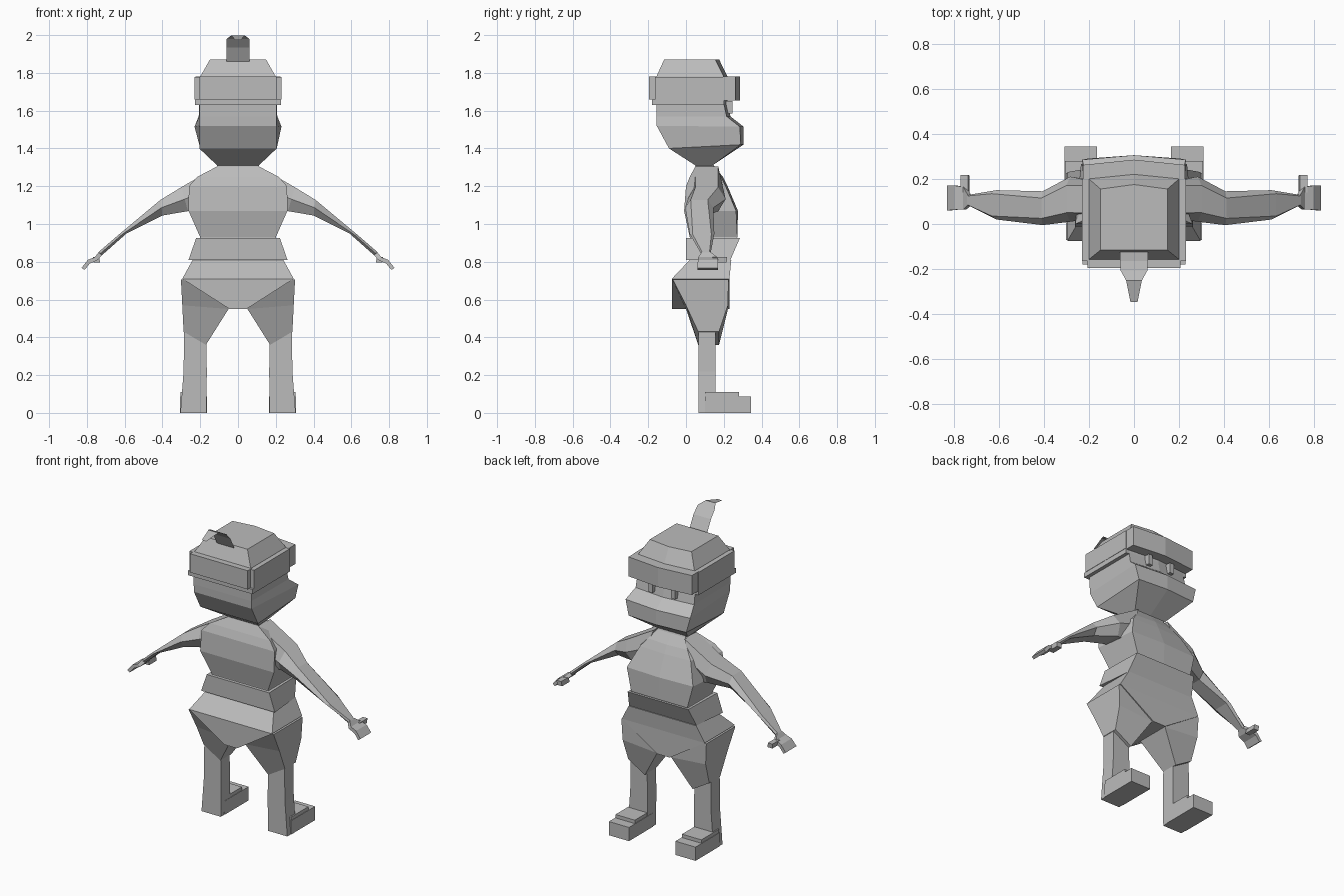
import bpy, bmesh

grey = bpy.data.materials.new("plain grey")
grey.diffuse_color = (0.5, 0.5, 0.5, 1)


def loft(name, rings, mirror=False):
    """Skin equal-length point rings (two-point rings make an open strip)."""
    bm = bmesh.new()
    vs = [[bm.verts.new(p) for p in r] for r in rings]
    n = len(rings[0])
    for a, b in zip(vs, vs[1:]):
        for i in range(n if n > 2 else 1):
            j = (i + 1) % n
            bm.faces.new((a[i], a[j], b[j], b[i]))
    if n > 2:
        bm.faces.new(vs[0][::-1])
        bm.faces.new(vs[-1])
    bmesh.ops.recalc_face_normals(bm, faces=bm.faces)
    me = bpy.data.meshes.new(name)
    bm.to_mesh(me)
    bm.free()
    me.materials.append(grey)
    ob = bpy.data.objects.new(name, me)
    bpy.context.collection.objects.link(ob)
    if mirror:
        ob.modifiers.new("mirror", 'MIRROR')
    return ob


def quad(z, x0, x1, y0, y1, dz=0.0):
    """Four-cornered level ring; dz raises the outer side."""
    return [(x0, y0, z), (x1, y0, z + dz), (x1, y1, z + dz), (x0, y1, z)]


def sym(z, back, front, y0, y1, bow=0.0, zf=None):
    """Ring symmetric in x with its own front width and a bowed front centre."""
    f = z if zf is None else zf
    return [(-back, y0, z), (back, y0, z), (front, y1, f), (0, y1 + bow, f), (-front, y1, f)]


def box(name, x0, x1, y0, y1, z0, z1, mirror=False):
    return loft(name, [quad(z0, x0, x1, y0, y1), quad(z1, x0, x1, y0, y1)], mirror)


# Head with protruding jaw
loft("head", [
    sym(1.31, .11, .11, .05, .14),
    sym(1.40, .205, .205, -.09, .29, .015, 1.42),
    sym(1.52, .205, .23, -.155, .285, .02, 1.515),
    sym(1.57, .205, .208, -.157, .215, .02),
    sym(1.64, .205, .205, -.157, .20, .02)])

# Cap: crown, rim, band plates and visor
loft("cap_crown", [
    sym(1.63, .205, .205, -.157, .20, .02),
    sym(1.78, .20, .20, -.157, .20, .02),
    sym(1.872, .148, .148, -.115, .155, .02)])
loft("cap_rim", [sym(z, .228, .228, -.18, .20) for z in (1.63, 1.66)])
box("band_back", -.205, .205, -.195, -.15, 1.66, 1.78)
box("band_side", .195, .23, -.165, .20, 1.66, 1.778, True)
loft("visor", [sym(z, .225, .225, .195, .262, .023) for z in (1.655, 1.78)])
box("eye", .065, .095, .20, .247, 1.585, 1.65, True)

# Curved plume, a thin tapering strip
loft("plume", [[(-w, y, z), (w, y, z)] for y, z, w in
               ((-.125, 1.86, .062), (-.165, 1.935, .062), (-.205, 1.98, .06),
                (-.25, 1.999, .035), (-.345, 1.975, .016))])

# Neck and torso
loft("torso", [
    sym(.80, .235, .225, .02, .23),
    sym(.93, .20, .20, .02, .272),
    sym(1.07, .262, .235, -.01, .265, .01),
    sym(1.20, .26, .18, .0, .21, .01),
    sym(1.25, .215, .14, .02, .185, .01),
    sym(1.305, .11, .10, .05, .15),
    sym(1.33, .11, .10, .05, .14)])

# Flared belt, leaning forward
loft("belt", [sym(.81, .262, .24, .0, .235), sym(.925, .222, .215, .0, .285)])

# Skirt and crotch
loft("pelvis", [
    quad(.55, -.045, .045, -.075, .23),
    quad(.71, -.295, .295, -.075, .23),
    quad(.81, -.24, .24, .02, .24)])

# Legs: upper trouser, shin and stepped foot
loft("trouser_leg", [
    quad(.36, .17, .288, .065, .175, .07),
    quad(.55, .05, .295, .0, .222, .02),
    quad(.705, .05, .302, -.07, .225)], True)
loft("shin", [
    quad(.0, .168, .305, .065, .155),
    quad(.22, .165, .288, .065, .155),
    quad(.45, .17, .285, .065, .155)], True)
box("foot", .168, .305, .10, .28, 0, .11, True)
box("toe", .165, .308, .10, .343, 0, .088, True)


# Arms and hands, lofted along x
def arm_ring(xt, zt, xb, zb, y0, y1, k=.12):
    d = (y1 - y0) * k
    xm, zm = (xt + xb) / 2, (zt + zb) / 2
    return [(xt, y0 + d, zt), (xt, y1 - d, zt), (xm, y1, zm),
            (xb, y1 - d, zb), (xb, y0 + d, zb), (xm, y0, zm)]


loft("arm", [
    arm_ring(.11, 1.305, .20, 1.06, .03, .19),
    arm_ring(.30, 1.195, .265, 1.068, .01, .21, .2),
    arm_ring(.41, 1.128, .40, 1.045, -.005, .145, .2),
    arm_ring(.63, .945, .59, .95, .02, .15),
    arm_ring(.74, .85, .72, .835, .08, .13)], True)
loft("hand", [
    arm_ring(.735, .855, .72, .835, .085, .125, 0),
    arm_ring(.757, .825, .742, .81, .065, .165, 0),
    arm_ring(.795, .81, .785, .79, .063, .17, 0),
    arm_ring(.828, .768, .812, .757, .06, .17, 0)], True)
loft("thumb", [
    quad(.795, .73, .765, .14, .215),
    quad(.825, .735, .768, .14, .218)], True)
